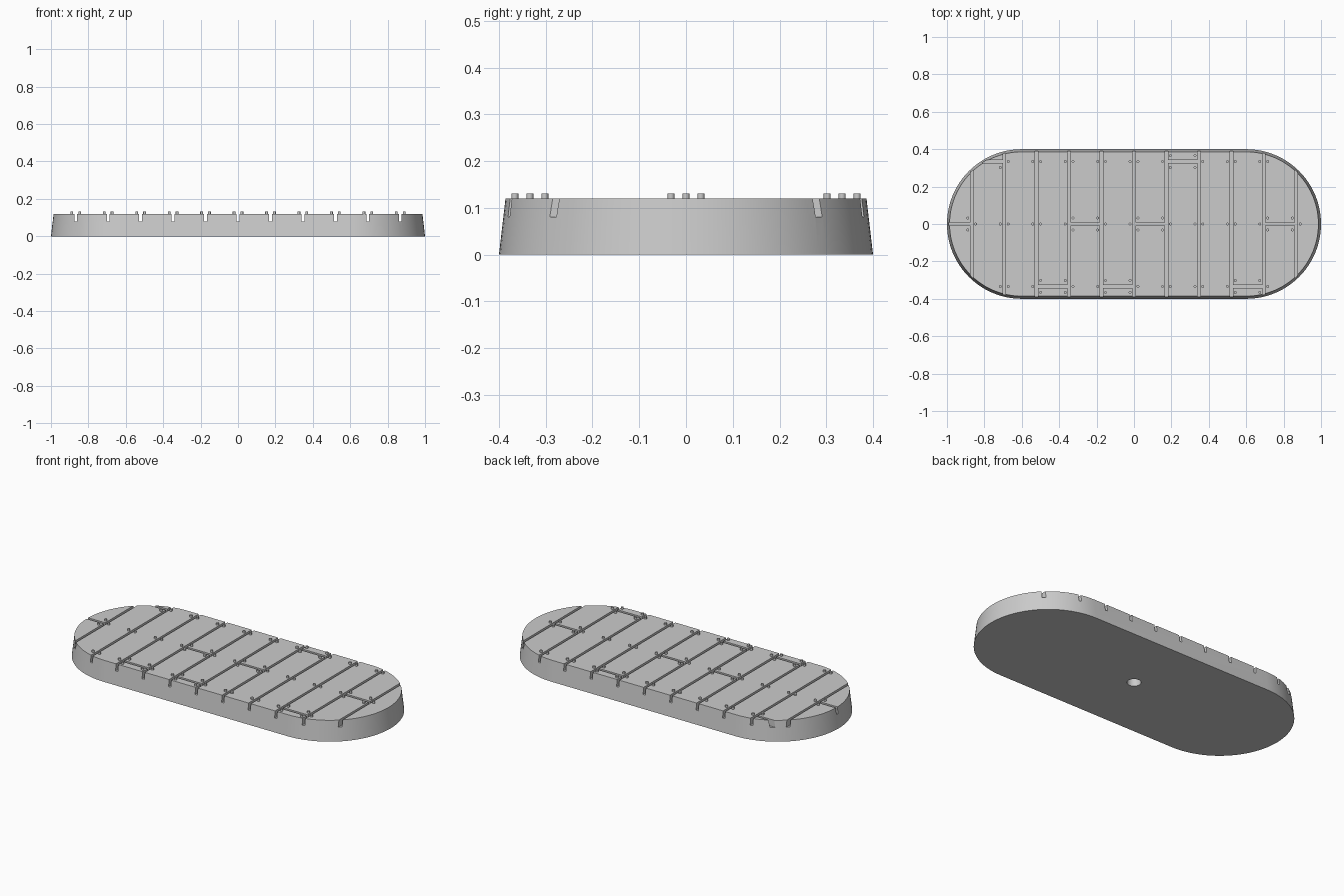
import bpy, bmesh, math

cube = bpy.data.objects.get("Cube")
if cube:
    bpy.data.objects.remove(cube, do_unlink=True)

HEIGHT, FLOOR, PITCH, ROW = 0.12, 0.08, 0.1735, 0.334
HALF, R_BOTTOM, R_TOP = 0.6, 0.4, 0.386
GROOVE, PEG_OFFSET, PEG_SPREAD = 0.015, 0.021, 0.032

grey = bpy.data.materials.new("plain grey")
grey.use_nodes = True
colour = (0.6, 0.6, 0.6, 1)
grey.diffuse_color = colour
grey.node_tree.nodes["Principled BSDF"].inputs["Base Color"].default_value = colour


def make_object(name, bm):
    bmesh.ops.recalc_face_normals(bm, faces=bm.faces)
    mesh = bpy.data.meshes.new(name)
    bm.to_mesh(mesh)
    bm.free()
    mesh.materials.append(grey)
    obj = bpy.data.objects.new(name, mesh)
    bpy.context.collection.objects.link(obj)
    return obj


def stadium(radius, steps=48):
    points = []
    for side in (1, -1):
        for i in range(steps + 1):
            a = math.pi * (i / steps - 0.5)
            points.append((side * (HALF + radius * math.cos(a)), side * radius * math.sin(a)))
    return points


def add_box(bm, x0, x1, y0, y1, z0, z1):
    verts = bmesh.ops.create_cube(bm, size=1)["verts"]
    bmesh.ops.scale(bm, vec=(x1 - x0, y1 - y0, z1 - z0), verts=verts)
    bmesh.ops.translate(bm, vec=((x0 + x1) / 2, (y0 + y1) / 2, (z0 + z1) / 2), verts=verts)


def add_cylinder(bm, x, y, z0, z1, radius, sides):
    verts = bmesh.ops.create_cone(bm, cap_ends=True, segments=sides, radius1=radius,
                                  radius2=radius, depth=z1 - z0)["verts"]
    bmesh.ops.translate(bm, vec=(x, y, (z0 + z1) / 2), verts=verts)


def cut(target, cutter):
    mod = target.modifiers.new("cut", "BOOLEAN")
    mod.operation = "DIFFERENCE"
    mod.solver = "EXACT"
    mod.object = cutter
    bpy.context.view_layer.objects.active = target
    bpy.ops.object.modifier_apply(modifier=mod.name)
    bpy.data.objects.remove(cutter, do_unlink=True)


# Tapered base with rounded ends
bm = bmesh.new()
rings = [[bm.verts.new((x, y, z)) for x, y in stadium(r)]
         for r, z in ((R_BOTTOM, 0), (R_TOP, HEIGHT))]
count = len(rings[0])
for i in range(count):
    j = (i + 1) % count
    bm.faces.new((rings[0][i], rings[0][j], rings[1][j], rings[1][i]))
bm.faces.new(rings[0])
bm.faces.new(rings[1])
base = make_object("deck_base", bm)

# Seams across the deck split it into plank columns
seams = [(i - 5) * PITCH for i in range(11)]
edges = [-1.1] + seams + [1.1]
joints = {0: 0, 4: 0, 6: 0, 10: 0, 1: ROW, 7: ROW, 3: -ROW, 5: -ROW, 9: -ROW}
g = GROOVE / 2
bm = bmesh.new()
for x in seams:
    add_box(bm, x - g, x + g, -0.5, 0.5, FLOOR, 0.2)
cut(base, make_object("seam_cutter", bm))

# Butt joints between planks
bm = bmesh.new()
for column, y in joints.items():
    add_box(bm, edges[column], edges[column + 1], y - g, y + g, FLOOR, 0.2)
cut(base, make_object("joint_cutter", bm))

# Round socket in the underside
bm = bmesh.new()
add_cylinder(bm, 0, 0, -0.05, 0.07, 0.038, 32)
cut(base, make_object("socket_cutter", bm))

# Nail heads beside every seam, doubled where a joint meets it
bm = bmesh.new()
for s, seam in enumerate(seams):
    for column, side in ((s, -1), (s + 1, 1)):
        x = seam + side * PEG_OFFSET
        for row in (-ROW, 0, ROW):
            joined = joints.get(column) == row
            for y in ((row - PEG_SPREAD, row + PEG_SPREAD) if joined else (row,)):
                if math.hypot(max(0, abs(x) - HALF), y) < R_TOP - 0.008:
                    add_cylinder(bm, x, y, HEIGHT - 0.005, HEIGHT + 0.011, 0.0075, 12)
nails = make_object("nail_heads", bm)

# Smooth the round walls, keep the edges crisp
for obj in (base, nails):
    bpy.ops.object.select_all(action="DESELECT")
    obj.select_set(True)
    bpy.context.view_layer.objects.active = obj
    bpy.ops.object.shade_smooth_by_angle(angle=math.radians(31))
